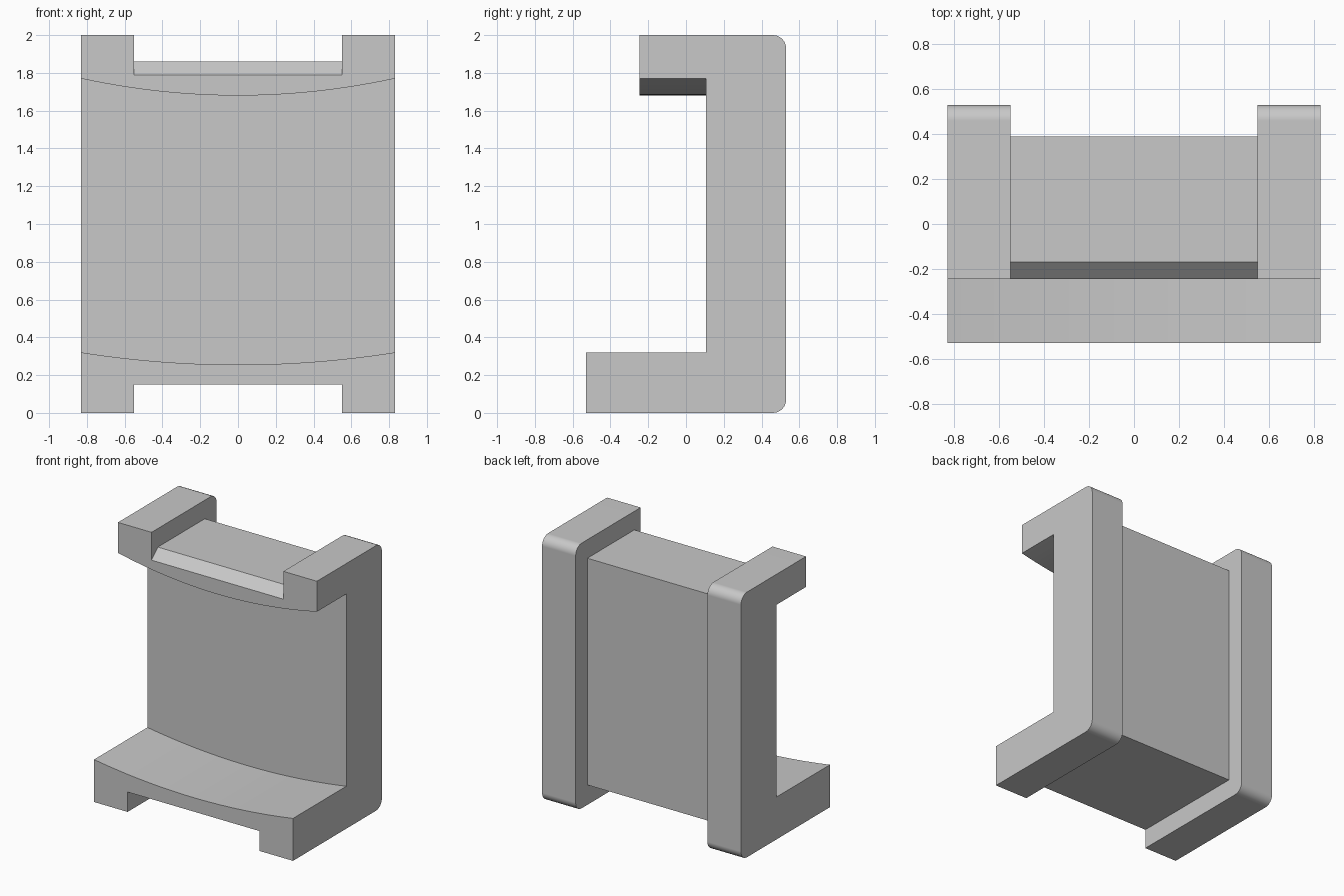
import bpy, bmesh, math

if "Cube" in bpy.data.objects:
    bpy.data.objects.remove(bpy.data.objects["Cube"], do_unlink=True)

HALF_W, RAIL_X = 0.83, 0.55
BACK, WALL = 0.53, 0.105
UPPER_FRONT, LOWER_FRONT = -0.245, -0.53
RADIUS, STEPS, STATIONS = 0.07, 6, 24

grey = bpy.data.materials.new("plain grey")
grey.use_nodes = True
colour = (0.58, 0.58, 0.58, 1)
grey.diffuse_color = colour
grey.node_tree.nodes["Principled BSDF"].inputs["Base Color"].default_value = colour


def loft(name, stations, section):
    """Skin closed y-z sections placed at the given x stations."""
    bm = bmesh.new()
    rings = [[bm.verts.new((x, y, z)) for y, z in section(x)] for x in stations]
    for a, b in zip(rings, rings[1:]):
        for i in range(len(a)):
            j = (i + 1) % len(a)
            bm.faces.new((a[i], a[j], b[j], b[i]))
    bm.faces.new(rings[0])
    bm.faces.new(rings[-1])
    bmesh.ops.recalc_face_normals(bm, faces=bm.faces[:])
    mesh = bpy.data.meshes.new(name)
    bm.to_mesh(mesh)
    bm.free()
    mesh.materials.append(grey)
    obj = bpy.data.objects.new(name, mesh)
    bpy.context.collection.objects.link(obj)
    return obj


def corner(cz, start):
    """Rounded back corner, a quarter turn from the start angle."""
    angles = [start + math.pi / 2 * i / STEPS for i in range(STEPS + 1)]
    return [(BACK - RADIUS + RADIUS * math.cos(a), cz + RADIUS * math.sin(a)) for a in angles]


def bracket_section(x):
    """C-shaped section; both jaw surfaces sag towards the middle."""
    t = (x / HALF_W) ** 2
    upper, lower = 1.68 + 0.09 * t, 0.255 + 0.065 * t
    return ([(LOWER_FRONT, 0)] + corner(RADIUS, -math.pi / 2) + corner(2 - RADIUS, 0)
            + [(UPPER_FRONT, 2), (UPPER_FRONT, upper), (WALL, upper),
               (WALL, lower), (LOWER_FRONT, lower)])


def channel_section(x):
    """Space between the rails: underside, back, top and front chamfer."""
    return [(-0.7, 0.15), (0.39, 0.15), (0.39, 1.86), (-0.17, 1.86), (-0.245, 1.79),
            (-0.32, 1.72), (-0.32, 2.2), (0.7, 2.2), (0.7, -0.2), (-0.7, -0.2)]


# C-shaped bracket body
xs = [HALF_W * (2 * i / STATIONS - 1) for i in range(STATIONS + 1)]
bracket = loft("bracket", xs, bracket_section)

# Recess that leaves a raised rail along each side
cutter = loft("channel_cutter", (-RAIL_X, RAIL_X), channel_section)
cut = bracket.modifiers.new("channel", "BOOLEAN")
cut.operation, cut.solver, cut.object = "DIFFERENCE", "EXACT", cutter
bpy.ops.object.select_all(action="DESELECT")
bracket.select_set(True)
bpy.context.view_layer.objects.active = bracket
bpy.ops.object.modifier_apply(modifier=cut.name)
bpy.data.objects.remove(cutter, do_unlink=True)

# Merge the flat strips into clean faces
bm = bmesh.new()
bm.from_mesh(bracket.data)
bmesh.ops.dissolve_limit(bm, angle_limit=math.radians(0.1), verts=bm.verts[:], edges=bm.edges[:])
bm.to_mesh(bracket.data)
bm.free()

# Smooth curves, sharp edges
bpy.ops.object.shade_smooth_by_angle(angle=math.radians(30))
weighted = bracket.modifiers.new("weighted normals", "WEIGHTED_NORMAL")
weighted.keep_sharp = True
